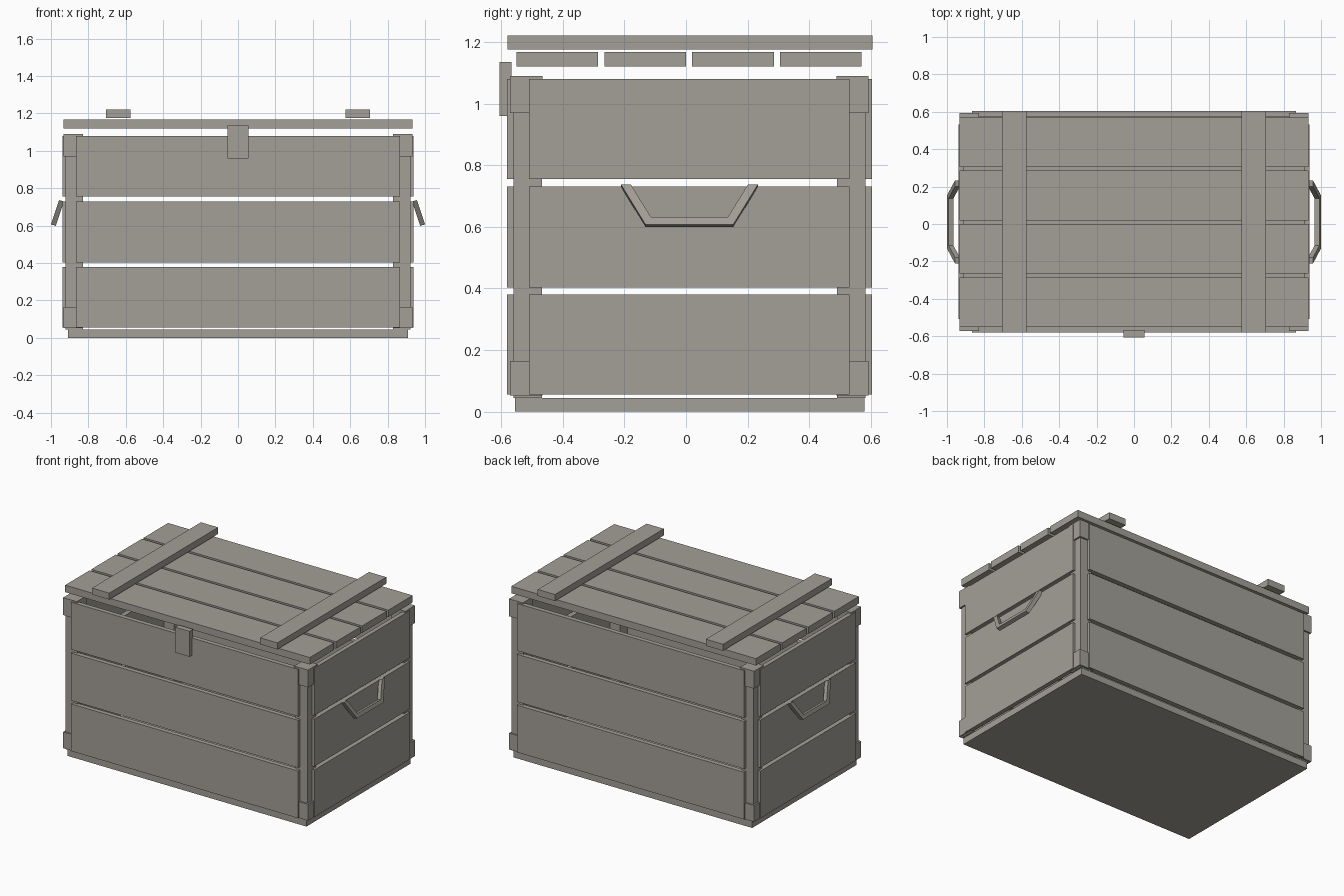
import bpy
import bmesh
from mathutils import Vector

cube = bpy.data.objects.get("Cube")
if cube:
    bpy.data.objects.remove(cube, do_unlink=True)

# Weathered wood colour used throughout
wood = bpy.data.materials.new("weathered grey wood")
wood.use_nodes = True
colour = (0.37, 0.35, 0.31, 1)
wood.diffuse_color = colour
wood.node_tree.nodes["Principled BSDF"].inputs["Base Color"].default_value = colour

MID_Y = 0.011  # the crate body sits slightly behind the origin


def add_object(name, bm):
    bmesh.ops.recalc_face_normals(bm, faces=bm.faces)
    mesh = bpy.data.meshes.new(name)
    bm.to_mesh(mesh)
    bm.free()
    mesh.materials.append(wood)
    obj = bpy.data.objects.new(name, mesh)
    bpy.context.collection.objects.link(obj)
    return obj


def box(name, low, high):
    low, high = Vector(low), Vector(high)
    bm = bmesh.new()
    bmesh.ops.create_cube(bm, size=1)
    for v in bm.verts:
        v.co = (low + high) / 2 + v.co * (high - low)
    return add_object(name, bm)


def span(a, b):
    return min(a, b), max(a, b)


# Base board
box("base_board", (-0.91, -0.555, 0), (0.91, 0.58, 0.045))

# Wall planks in three courses, ending short of the corners
for row, (z0, z1) in enumerate([(0.055, 0.38), (0.403, 0.73), (0.755, 1.08)]):
    for s, label, end in [(-1, "front", "right"), (1, "back", "left")]:
        y0, y1 = span(MID_Y + s * 0.56, MID_Y + s * 0.592)
        box(f"{label}_plank_{row}", (-0.865, y0, z0), (0.865, y1, z1))
        x0, x1 = span(s * 0.908, s * 0.938)
        box(f"{end}_plank_{row}", (x0, MID_Y - 0.52, z0), (x1, MID_Y + 0.52, z1))

# Corner posts with a cap at each end
for sx, side in [(-1, "right"), (1, "left")]:
    for sy, end in [(-1, "front"), (1, "back")]:
        x0, x1 = span(sx * 0.83, sx * 0.922)
        y0, y1 = span(MID_Y + sy * 0.479, MID_Y + sy * 0.571)
        box(f"{end}_{side}_post", (x0, y0, 0.045), (x1, y1, 1.085))
        x0, x1 = span(sx * 0.828, sx * 0.933)
        y0, y1 = span(MID_Y + sy * 0.477, MID_Y + sy * 0.582)
        for level, z0, z1 in [("lower", 0.053, 0.165), ("upper", 0.97, 1.09)]:
            box(f"{end}_{side}_{level}_cap", (x0, y0, z0), (x1, y1, z1))

# Lid planks and the two battens across them
for i in range(4):
    y = -0.55 + i * 0.285
    box(f"lid_plank_{i}", (-0.932, y, 1.12), (0.932, y + 0.265, 1.168))
for s, side in [(-1, "right"), (1, "left")]:
    x0, x1 = span(s * 0.575, s * 0.706)
    box(f"{side}_lid_batten", (x0, -0.58, 1.175), (x1, 0.605, 1.22))

# Front clasp
box("clasp", (-0.055, -0.606, 0.96), (0.055, -0.567, 1.135))


def handle(name, side):
    # Angular bail: outer and inner outlines, tilted outward toward the bottom
    outer = [(-0.222, 0.735), (-0.142, 0.605), (0.142, 0.605), (0.222, 0.735)]
    inner = [(-0.19, 0.735), (-0.125, 0.63), (0.125, 0.63), (0.19, 0.735)]
    bm = bmesh.new()
    rings = []
    for y_out, y_in in zip(outer, inner):
        ring = []
        for (y, z), depth in [(y_out, 0), (y_in, 0), (y_in, 1), (y_out, 1)]:
            x = 0.931 + (0.735 - z) * 0.33 + depth * 0.026
            ring.append(bm.verts.new((side * x, MID_Y + y, z - 0.006 + depth * 0.008)))
        rings.append(ring)
    for a, b in zip(rings, rings[1:]):
        for k in range(4):
            n = (k + 1) % 4
            bm.faces.new((a[k], a[n], b[n], b[k]))
    bm.faces.new(rings[0])
    bm.faces.new(rings[-1])
    add_object(name, bm)


handle("right_handle", -1)
handle("left_handle", 1)
